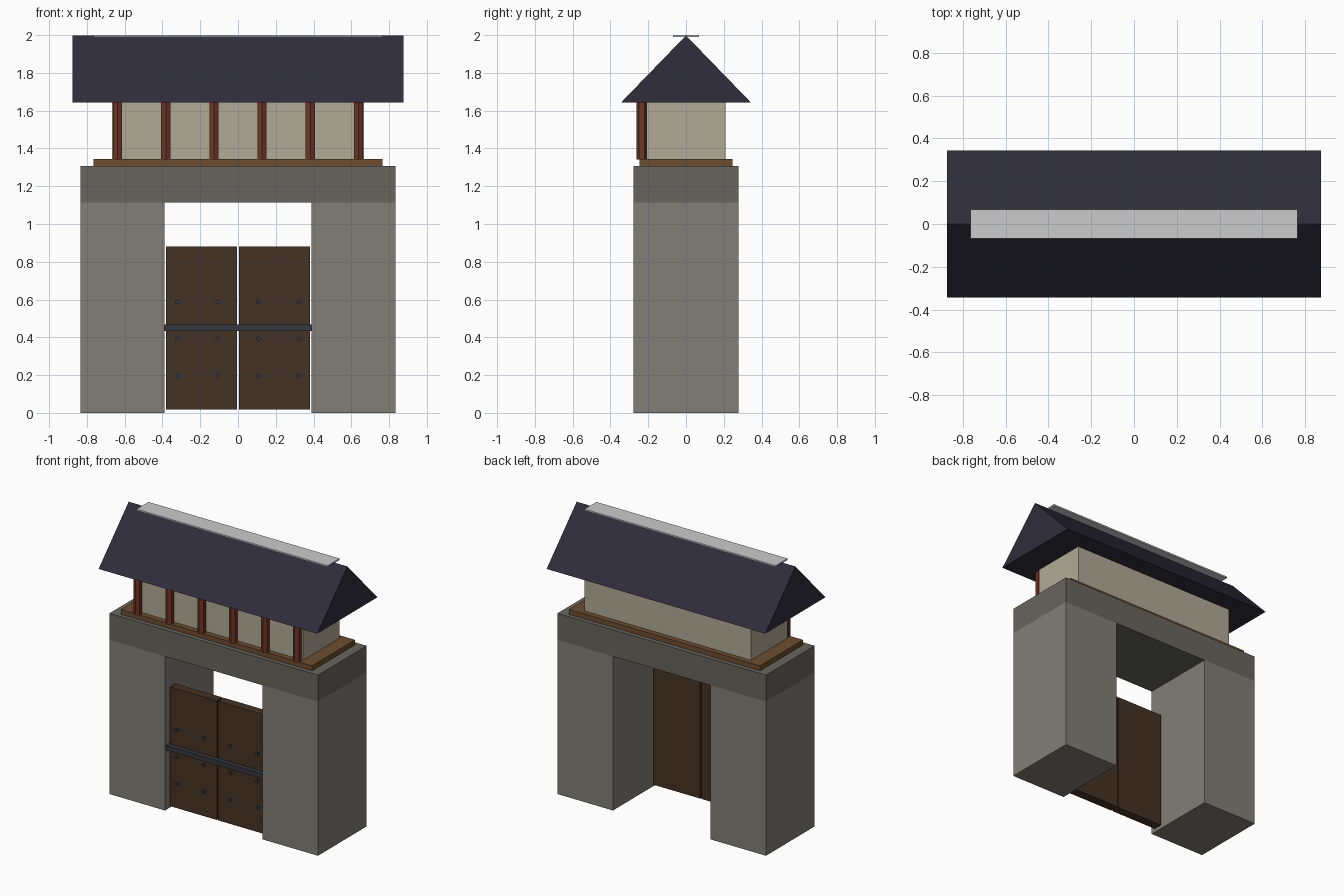
import bpy, bmesh
from math import radians
from mathutils import Matrix, Vector

if "Cube" in bpy.data.objects:
    bpy.data.objects.remove(bpy.data.objects["Cube"])


def material(name, r, g, b):
    m = bpy.data.materials.new(name)
    m.diffuse_color = (r, g, b, 1)
    m.use_nodes = True
    m.node_tree.nodes["Principled BSDF"].inputs["Base Color"].default_value = m.diffuse_color
    return m


stone = material("stone", 0.22, 0.21, 0.18)
dark_stone = material("dark_stone", 0.135, 0.13, 0.11)
floor_wood = material("floor_wood", 0.15, 0.075, 0.028)
plaster = material("plaster", 0.44, 0.40, 0.31)
red_wood = material("red_wood", 0.16, 0.037, 0.02)
tile = material("tile", 0.028, 0.026, 0.043)
door_wood = material("door_wood", 0.06, 0.032, 0.018)
iron = material("iron", 0.035, 0.038, 0.05)


def finish(name, bm, mat):
    bmesh.ops.recalc_face_normals(bm, faces=bm.faces)
    me = bpy.data.meshes.new(name)
    bm.to_mesh(me)
    bm.free()
    ob = bpy.data.objects.new(name, me)
    if mat:
        me.materials.append(mat)
    bpy.context.collection.objects.link(ob)
    return ob


def box(name, lo, hi, mat=None):
    lo, hi = Vector(lo), Vector(hi)
    bm = bmesh.new()
    bmesh.ops.create_cube(bm, size=1, matrix=Matrix.Translation((lo + hi) / 2)
                          @ Matrix.Diagonal((*(hi - lo), 1)))
    return finish(name, bm, mat)


def cylinder(name, centre, radius, depth, sides, mat, tilt=0):
    bm = bmesh.new()
    bmesh.ops.create_cone(bm, cap_ends=True, segments=sides, radius1=radius, radius2=radius,
                          depth=depth, matrix=Matrix.Translation(centre)
                          @ Matrix.Rotation(radians(tilt), 4, 'X')
                          @ Matrix.Rotation(radians(90), 4, 'Z'))
    return finish(name, bm, mat)


# Stone gate: two piers and a lintel
for side, x0, x1 in (("left", -0.835, -0.39), ("right", 0.39, 0.835)):
    box(side + "_pier", (x0, -0.278, 0), (x1, 0.278, 1.115), stone)
box("lintel", (-0.835, -0.278, 1.115), (0.835, 0.278, 1.307), dark_stone)

# Door leaves with studs, and the locking bar
for side, s in (("left", -1), ("right", 1)):
    xs = sorted((s * 0.005, s * 0.38))
    box(side + "_door", (xs[0], -0.235, 0.018), (xs[1], -0.17, 0.88), door_wood)
    for x in (0.1075, 0.3225):
        for z in (0.196, 0.392, 0.588):
            cylinder(side + "_door_stud", (s * x, -0.239, z), 0.0125, 0.02, 8, iron, 90)
box("locking_bar", (-0.389, -0.27, 0.434), (0.389, -0.235, 0.468), iron)

# Upper room on its floor, with a row of six-sided posts in front
box("floor", (-0.765, -0.246, 1.307), (0.765, 0.246, 1.343), floor_wood)
box("upper_room", (-0.667, -0.208, 1.343), (0.667, 0.208, 1.645), plaster)
for i in range(6):
    # hexagon points face front and back
    post = cylinder("post", (-0.6375 + 0.255 * i, -0.235, 1.4935), 0.028, 0.305, 6, red_wood)
    post.data.transform(Matrix.Translation((-0.6375 + 0.255 * i, -0.235, 0))
                        @ Matrix.Rotation(radians(90), 4, 'Z')
                        @ Matrix.Translation((0.6375 - 0.255 * i, 0.235, 0))) \
        if max(v.co.x for v in post.data.vertices) > -0.6375 + 0.255 * i + 0.026 else None

# Gable roof: a triangle extruded along x
bm = bmesh.new()
tri = bm.faces.new([bm.verts.new((-0.875, y, z))
                    for y, z in ((-0.344, 1.643), (0.344, 1.643), (0, 1.998))])
ext = bmesh.ops.extrude_face_region(bm, geom=[tri], use_keep_orig=True)
bmesh.ops.translate(bm, vec=(1.75, 0, 0),
                    verts=[g for g in ext["geom"] if isinstance(g, bmesh.types.BMVert)])
finish("roof", bm, tile)

# Flat ridge cap
box("ridge_cap", (-0.765, -0.068, 1.989), (0.765, 0.068, 2.0))
